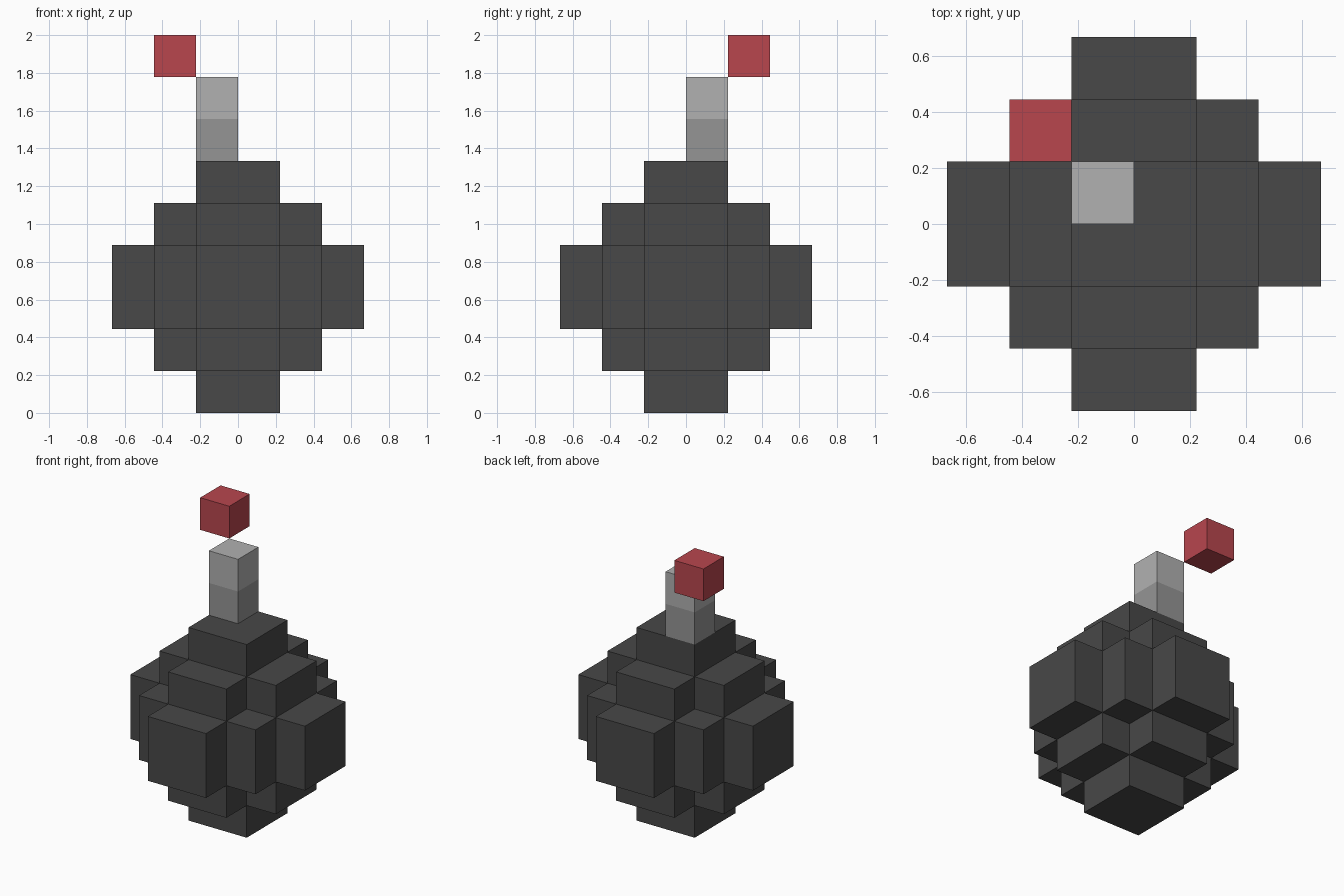
import bpy, bmesh
from mathutils import Vector

if "Cube" in bpy.data.objects:
    bpy.data.objects.remove(bpy.data.objects["Cube"])

U = 2 / 9  # size of one block


def material(name, rgb):
    mat = bpy.data.materials.new(name)
    mat.diffuse_color = (*rgb, 1)
    mat.use_nodes = True
    mat.node_tree.nodes["Principled BSDF"].inputs["Base Color"].default_value = mat.diffuse_color
    return mat


def blocks(name, cells, mat):
    """Outer skin of a set of unit blocks, given by their lowest corners."""
    cells = set(cells)
    bm = bmesh.new()
    for cell in cells:
        for axis in range(3):
            for sign in (-1, 1):
                step = [0, 0, 0]
                step[axis] = sign
                if tuple(c + s for c, s in zip(cell, step)) in cells:
                    continue
                # square face on this exposed side
                n = Vector(step)
                s = Vector([float(i == (axis + 1) % 3) for i in range(3)])
                t = n.cross(s)
                mid = Vector(cell) + Vector((0.5, 0.5, 0.5)) + n / 2
                corners = [(-s - t), (s - t), (s + t), (-s + t)]
                bm.faces.new([bm.verts.new((mid + c / 2) * U) for c in corners])
    bmesh.ops.remove_doubles(bm, verts=bm.verts[:], dist=1e-4)
    bmesh.ops.dissolve_limit(bm, angle_limit=0.01, verts=bm.verts[:], edges=bm.edges[:])
    mesh = bpy.data.meshes.new(name)
    bm.to_mesh(mesh)
    bm.free()
    mesh.materials.append(mat)
    obj = bpy.data.objects.new(name, mesh)
    bpy.context.collection.objects.link(obj)
    return obj


# Round stepped body: blocks whose distances from the centre planes sum to 5 or less
R = range(-3, 3)
body = [(x, y, z + 3) for x in R for y in R for z in R
        if sum(abs(c + 0.5) + 0.5 for c in (x, y, z)) <= 5]
blocks("bomb_body", body, material("dark_grey", (0.065, 0.065, 0.065)))

# Two-tone fuse and the detached spark
blocks("fuse_lower", [(-1, 0, 6)], material("mid_grey", (0.30, 0.30, 0.30)))
blocks("fuse_upper", [(-1, 0, 7)], material("light_grey", (0.44, 0.44, 0.44)))
blocks("spark", [(-2, 1, 8)], material("red", (0.48, 0.061, 0.076)))
